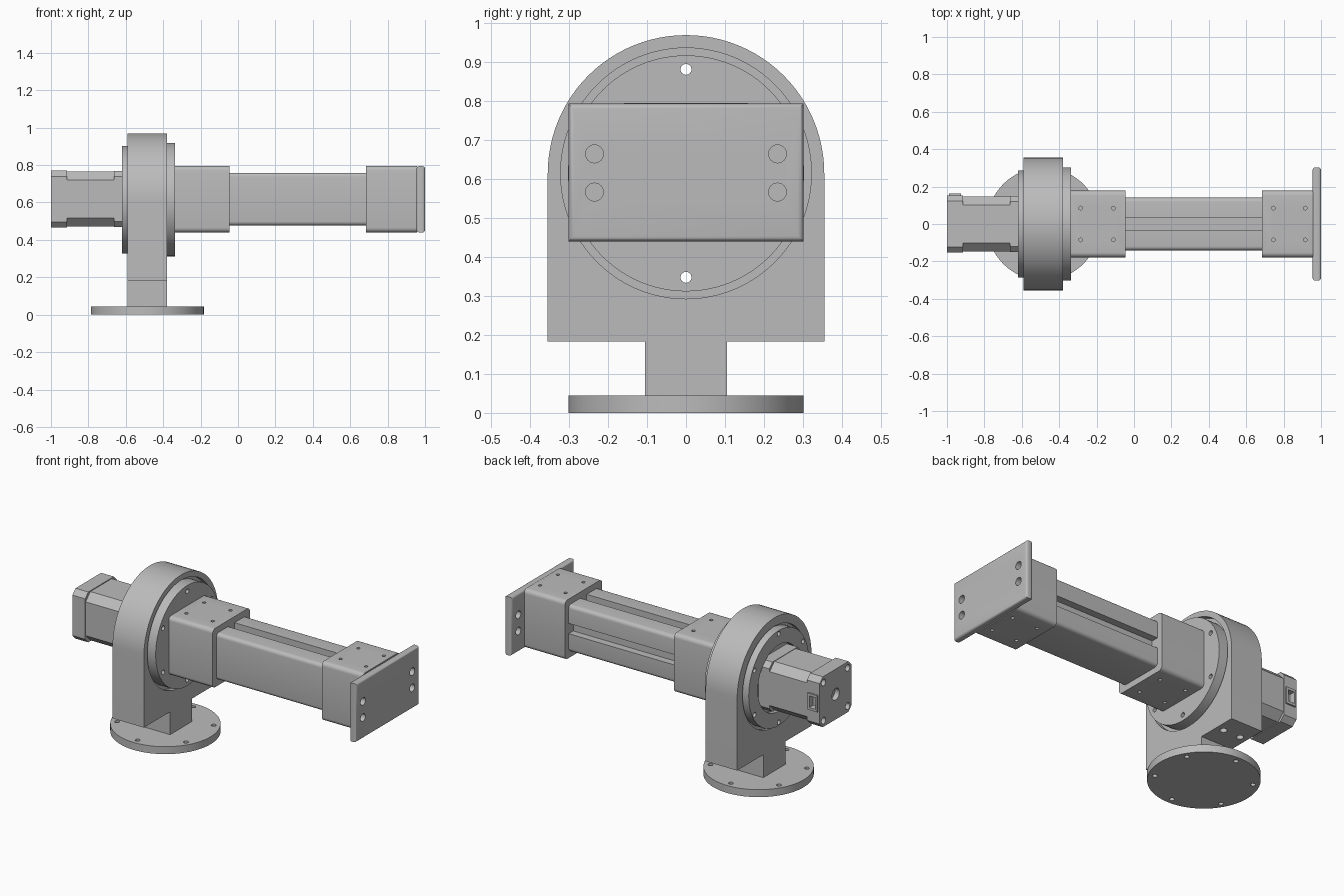
import bpy, bmesh
from math import pi, sin, cos, radians
from mathutils import Matrix, Vector

if "Cube" in bpy.data.objects:
    bpy.data.objects.remove(bpy.data.objects["Cube"], do_unlink=True)

grey = bpy.data.materials.new("machined_grey")
grey.use_nodes = True
colour = (0.5, 0.5, 0.5, 1)
grey.diffuse_color = colour
grey.node_tree.nodes["Principled BSDF"].inputs["Base Color"].default_value = colour

AXIS_Z = 0.615   # height of the arm axis
HUB_X = -0.485   # centre of the housing and base
AIM = {"x": Matrix.Rotation(pi / 2, 4, "Y"), "y": Matrix.Rotation(pi / 2, 4, "X"), "z": Matrix()}


def make(name, bm):
    bmesh.ops.recalc_face_normals(bm, faces=bm.faces)
    mesh = bpy.data.meshes.new(name)
    bm.to_mesh(mesh)
    bm.free()
    mesh.materials.append(grey)
    obj = bpy.data.objects.new(name, mesh)
    bpy.context.collection.objects.link(obj)
    return obj


def add_rod(bm, centre, radius, depth, axis="x", sides=24):
    bmesh.ops.create_cone(bm, cap_ends=True, segments=sides, radius1=radius, radius2=radius,
                          depth=depth, matrix=Matrix.Translation(centre) @ AIM[axis])


def add_block(bm, lo, hi):
    lo, hi = Vector(lo), Vector(hi)
    bmesh.ops.create_cube(bm, size=1, matrix=Matrix.Translation((lo + hi) / 2)
                          @ Matrix.Diagonal((*(hi - lo), 1)))


def disc(name, x0, x1, radius):
    bm = bmesh.new()
    add_rod(bm, ((x0 + x1) / 2, 0, AXIS_Z), radius, x1 - x0, sides=96)
    return make(name, bm)


def block(name, lo, hi, bevel=0, segments=1, along=True):
    """Box whose edges along x (or all the others) are bevelled."""
    bm = bmesh.new()
    add_block(bm, lo, hi)
    if bevel:
        edges = [e for e in bm.edges
                 if (abs(e.verts[0].co.x - e.verts[1].co.x) > 1e-4) == along]
        bmesh.ops.bevel(bm, geom=edges, offset=bevel, segments=segments,
                        profile=0.5, affect="EDGES")
    return make(name, bm)


def cut(obj, rods=(), blocks=()):
    bm = bmesh.new()
    for rod in rods:
        add_rod(bm, *rod)
    for lo, hi in blocks:
        add_block(bm, lo, hi)
    cutter = make("cutter", bm)
    cutter.hide_render = True
    mod = obj.modifiers.new("cut", "BOOLEAN")
    mod.operation, mod.solver, mod.object = "DIFFERENCE", "EXACT", cutter
    result = bpy.data.meshes.new_from_object(
        obj.evaluated_get(bpy.context.evaluated_depsgraph_get()))
    obj.modifiers.clear()
    obj.data = result
    bpy.data.objects.remove(cutter, do_unlink=True)


# Base disc with a ring of bolt holes
RING = [radians(90 + 60 * i) for i in range(6)]
bm = bmesh.new()
add_rod(bm, (HUB_X, 0, 0.0225), 0.302, 0.045, "z", 96)
base = make("base_disc", bm)
cut(base, [((HUB_X + 0.265 * cos(a), 0.265 * sin(a), 0.02), 0.014, 0.2, "z") for a in RING])

# Arched housing and its stem as one profile
profile = [(0.355 * cos(pi * i / 48), AXIS_Z + 0.355 * sin(pi * i / 48)) for i in range(49)]
profile += [(-0.355, 0.183), (-0.105, 0.183), (-0.105, 0.045),
            (0.105, 0.045), (0.105, 0.183), (0.355, 0.183)]
bm = bmesh.new()
face = bm.faces.new([bm.verts.new((-0.59, y, z)) for y, z in profile])
sweep = bmesh.ops.extrude_face_region(bm, geom=[face])
bmesh.ops.translate(bm, vec=(0.21, 0, 0),
                    verts=[v for v in sweep["geom"] if isinstance(v, bmesh.types.BMVert)])
housing = make("housing", bm)
bolts = [((HUB_X, 0.267 * sin(a - pi / 2), AXIS_Z + 0.267 * cos(a - pi / 2)), 0.014, 0.6)
         for a in RING]
cut(housing, [((-0.38, 0, AXIS_Z), 0.322, 0.06, "x", 96),
              ((-0.59, 0, AXIS_Z), 0.303, 0.04, "x", 96)])
cut(housing, bolts + [((HUB_X + dx, y, 0.18), 0.02, 0.08, "z")
                      for dx in (-0.057, 0.057) for y in (-0.23, 0.23)])

# Rotary flanges on both faces of the housing
front_flange = disc("output_flange", -0.43, -0.338, 0.303)
cut(front_flange, bolts)
rear_flange = disc("motor_flange", -0.62, -0.56, 0.287)
cut(rear_flange, bolts + [((-0.62, 0, AXIS_Z), 0.2, 0.06, "x", 64)])

# Motor: chamfered body between two end caps
MZ = 0.618


def motor_part(name, x0, x1, half, chamfer):
    return block(name, (x0, -half, MZ - half), (x1, half, MZ + half), chamfer)


motor_part("motor_body", -0.925, -0.65, 0.147, 0.045)
motor_part("motor_front_cap", -0.662, -0.58, 0.15, 0.03)
rear_cap = motor_part("motor_rear_cap", -1.0, -0.915, 0.152, 0.03)
cut(rear_cap, [((-1.0, y, MZ + z), 0.02, 0.06) for y in (-0.115, 0.115) for z in (-0.115, 0.115)]
    + [((-1.0, 0, MZ), 0.035, 0.06)])
socket = block("motor_socket", (-0.99, 0.14, MZ - 0.05), (-0.925, 0.162, MZ + 0.05))
slot = [((-0.978, 0.125, MZ - 0.035), (-0.937, 0.2, MZ + 0.035))]
cut(socket, blocks=slot)
cut(rear_cap, blocks=slot)

# Arm beam with a groove in its top and in its back
beam = block("arm_beam", (-0.1, -0.141, 0.477), (0.75, 0.141, 0.759), 0.022, 5)
cut(beam, blocks=[((-0.2, -0.031, 0.715), (0.8, 0.031, 0.8)),
                  ((-0.2, 0.097, 0.587), (0.8, 0.2, 0.649))])

# Square sleeves at both ends of the beam
for name, x0, x1, hole_xs in (("inner_sleeve", -0.34, -0.045, (-0.285, -0.11)),
                              ("outer_sleeve", 0.685, 0.957, (0.745, 0.915))):
    sleeve = block(name, (x0, -0.178, 0.44), (x1, 0.178, 0.796), 0.025, 5)
    cut(sleeve, [((x, y, z), 0.01, 0.06, "z") for x in hole_xs
                 for y in (-0.085, 0.085) for z in (0.44, 0.796)])

# End plate with rounded rims and four mounting holes
plate = block("end_plate", (0.955, -0.302, 0.44), (1.0, 0.302, 0.794), 0.014, 4, along=False)
cut(plate, [((0.98, y, z), 0.023, 0.2) for y in (-0.235, 0.235) for z in (0.567, 0.665)])

# Smooth curved faces, keep machined edges crisp
for obj in bpy.context.collection.objects:
    if obj.type == "MESH" and obj.data.materials and obj.data.materials[0] == grey:
        bpy.ops.object.select_all(action="DESELECT")
        obj.select_set(True)
        bpy.context.view_layer.objects.active = obj
        bpy.ops.object.shade_smooth_by_angle(angle=radians(30))
